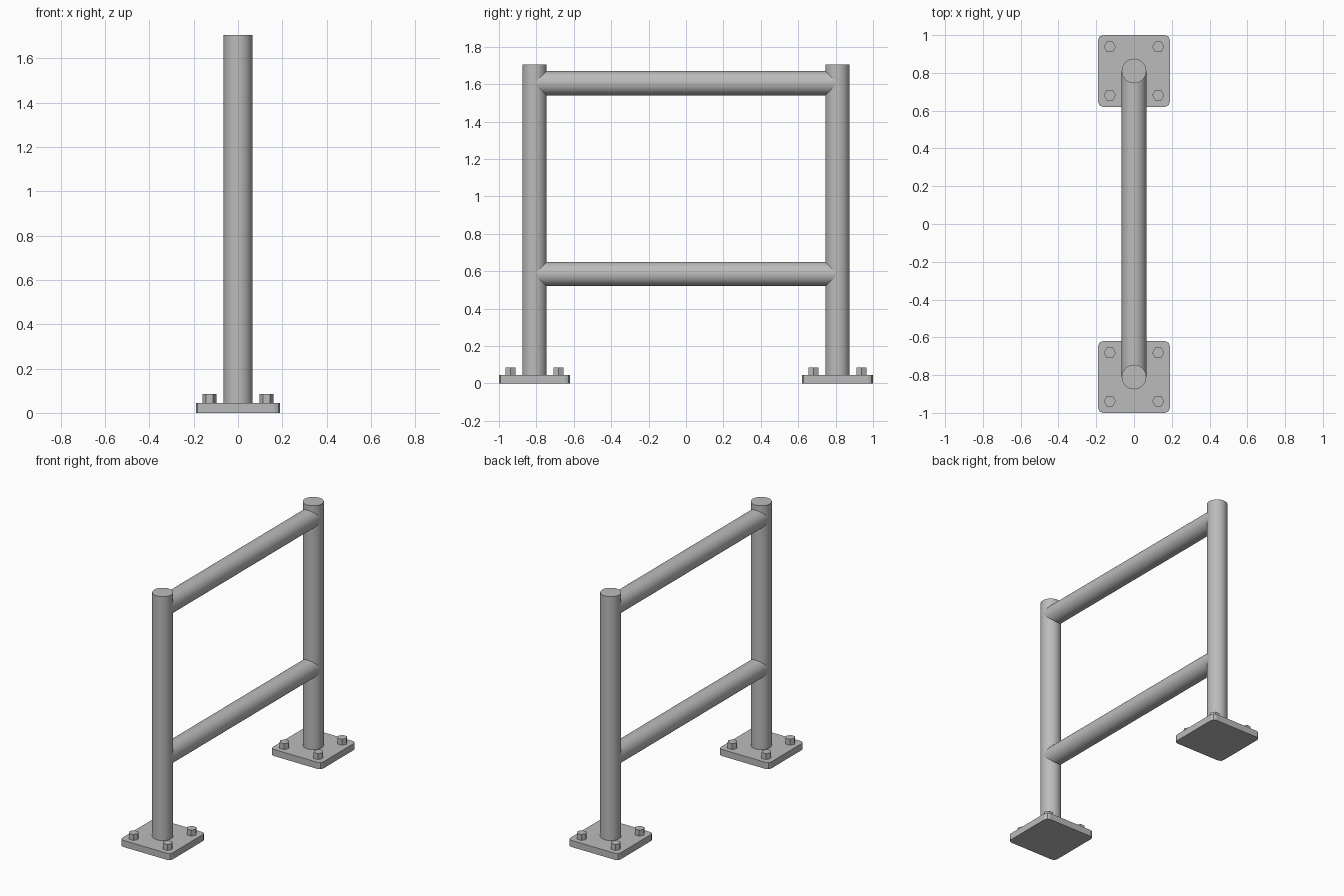
import bpy
import bmesh
from math import pi, radians
from mathutils import Matrix

if "Cube" in bpy.data.objects:
    bpy.data.objects.remove(bpy.data.objects["Cube"])

TUBE = 0.065      # radius of posts and rails
POST_Y = 0.81     # distance of each post from the middle
PLATE_TOP = 0.045
HEIGHT = 1.705

steel = bpy.data.materials.new("grey_steel")
steel.use_nodes = True
steel.diffuse_color = (0.5, 0.5, 0.5, 1)
steel.node_tree.nodes["Principled BSDF"].inputs["Base Color"].default_value = (0.5, 0.5, 0.5, 1)


def finish(name, bm, smooth=False):
    mesh = bpy.data.meshes.new(name)
    bm.to_mesh(mesh)
    bm.free()
    mesh.materials.append(steel)
    obj = bpy.data.objects.new(name, mesh)
    bpy.context.collection.objects.link(obj)
    if smooth:
        bpy.ops.object.select_all(action='DESELECT')
        obj.select_set(True)
        bpy.context.view_layer.objects.active = obj
        bpy.ops.object.shade_smooth_by_angle(angle=radians(40))
    return obj


def cylinder(name, radius, length, sides, centre, rotation=Matrix(), smooth=False):
    bm = bmesh.new()
    bmesh.ops.create_cone(bm, cap_ends=True, segments=sides, radius1=radius, radius2=radius,
                          depth=length, matrix=Matrix.Translation(centre) @ rotation)
    return finish(name, bm, smooth)


def base_plate(name, y):
    bm = bmesh.new()
    bmesh.ops.create_cube(bm, size=1, matrix=Matrix.Translation((0, y, PLATE_TOP / 2))
                          @ Matrix.Diagonal((0.38, 0.38, PLATE_TOP, 1)))
    corners = [e for e in bm.edges if abs(e.verts[0].co.z - e.verts[1].co.z) > 0.01]
    bmesh.ops.bevel(bm, geom=corners, offset=0.025, segments=2, profile=0.5, affect='EDGES')
    return finish(name, bm)


# Posts with bolted base plates
for end, side in (("front", -1), ("back", 1)):
    y = side * POST_Y
    base_plate(end + "_base_plate", y)
    cylinder(end + "_post", TUBE, HEIGHT - PLATE_TOP, 32,
             (0, y, (HEIGHT + PLATE_TOP) / 2), smooth=True)
    for bx, left_right in ((-1, "right"), (1, "left")):
        for by, near_far in ((-1, "near"), (1, "far")):
            cylinder(f"{end}_bolt_{left_right}_{near_far}", 0.032, 0.04, 6,
                     (bx * 0.128, y + by * 0.128, PLATE_TOP + 0.02),
                     Matrix.Rotation(pi / 2, 4, 'Z'))

# Horizontal rails running between the post centres
for name, z in (("lower_rail", 0.585), ("upper_rail", 1.605)):
    cylinder(name, TUBE, 2 * POST_Y, 32, (0, 0, z), Matrix.Rotation(pi / 2, 4, 'X'), smooth=True)
